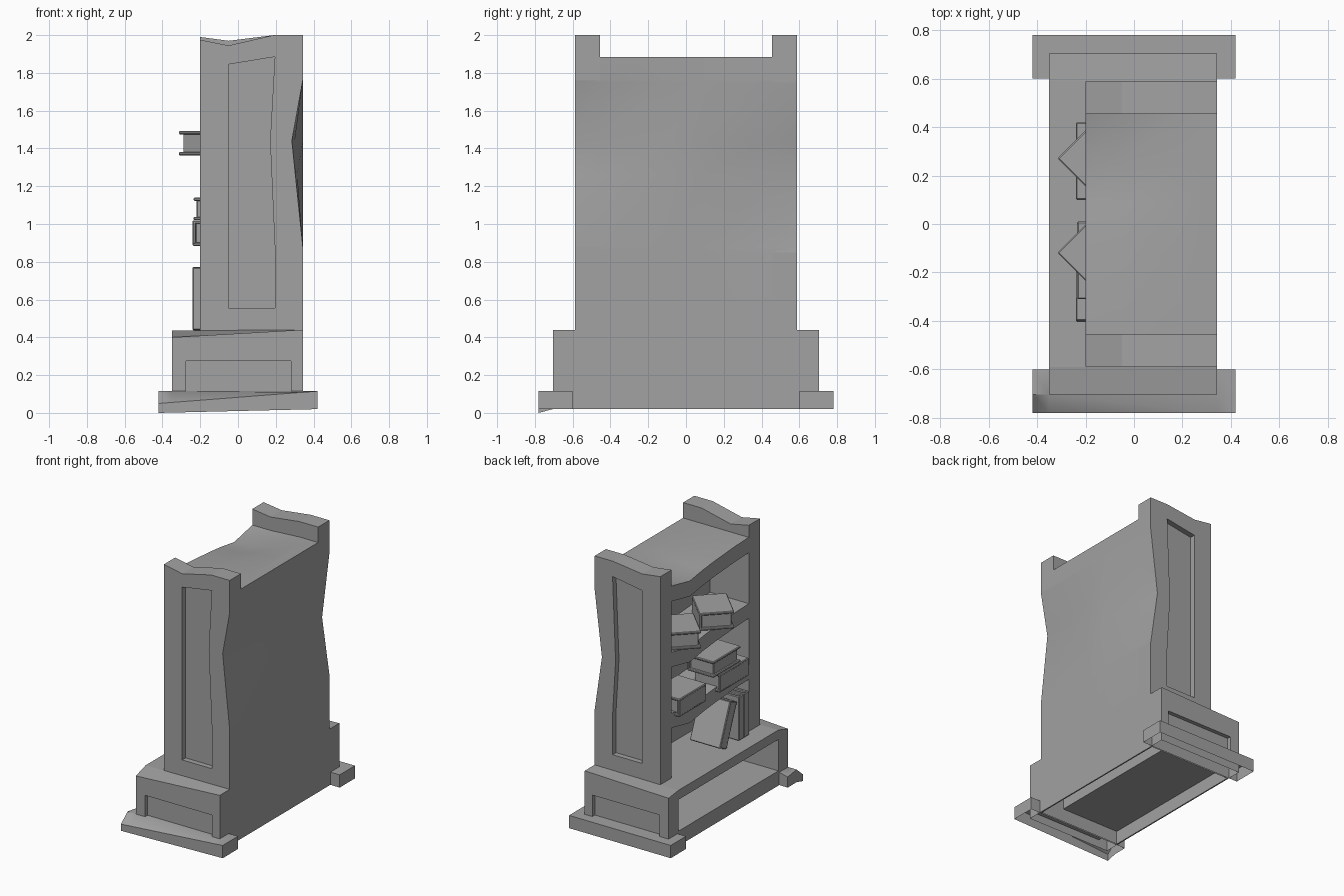
import bpy, bmesh, math
from mathutils import Matrix, Vector

if "Cube" in bpy.data.objects:
    bpy.data.objects.remove(bpy.data.objects["Cube"])

grey = bpy.data.materials.new("plain_grey")
grey.use_nodes = True
COLOUR = (0.36, 0.36, 0.36, 1)
grey.diffuse_color = COLOUR
grey.node_tree.nodes["Principled BSDF"].inputs["Base Color"].default_value = COLOUR


def finish(name, bm):
    bmesh.ops.recalc_face_normals(bm, faces=bm.faces)
    mesh = bpy.data.meshes.new(name)
    bm.to_mesh(mesh)
    bm.free()
    mesh.materials.append(grey)
    ob = bpy.data.objects.new(name, mesh)
    bpy.context.collection.objects.link(ob)
    return ob


def activate(ob):
    bpy.ops.object.select_all(action='DESELECT')
    ob.select_set(True)
    bpy.context.view_layer.objects.active = ob


def prism(name, profile, y0, y1):
    """Extrude an x-z outline along y."""
    bm = bmesh.new()
    face = bm.faces.new([bm.verts.new((x, y0, z)) for x, z in profile])
    new = bmesh.ops.extrude_face_region(bm, geom=[face])["geom"]
    bmesh.ops.translate(bm, vec=(0, y1 - y0, 0),
                        verts=[v for v in new if isinstance(v, bmesh.types.BMVert)])
    return finish(name, bm)


def box(name, x0, x1, y0, y1, z0, z1):
    return prism(name, [(x0, z0), (x1, z0), (x1, z1), (x0, z1)], y0, y1)


def cut(ob, cutter):
    """Recess a panel, then drop the cutter."""
    cutter.hide_render = True
    activate(ob)
    mod = ob.modifiers.new("recess", 'BOOLEAN')
    mod.operation = 'DIFFERENCE'
    mod.solver = 'EXACT'
    mod.object = cutter
    bpy.ops.object.modifier_apply(modifier=mod.name)
    bpy.data.objects.remove(cutter)


def open_bottom(ob):
    """Leave the part hollow underneath."""
    bm = bmesh.new()
    bm.from_mesh(ob.data)
    bm.normal_update()
    under = [f for f in bm.faces if f.normal.z < -0.7 and f.calc_center_median().z < 0.05]
    bmesh.ops.delete(bm, geom=under, context='FACES')
    bm.to_mesh(ob.data)
    bm.free()


def slab(name, us, vs, point, shift):
    """Grid surface given by point(u, v), thickened by a shift vector."""
    bm = bmesh.new()
    rows = [[bm.verts.new(point(u, v)) for v in vs] for u in us]
    for a, b in zip(rows, rows[1:]):
        for i in range(len(vs) - 1):
            bm.faces.new((a[i], a[i + 1], b[i + 1], b[i]))
    new = bmesh.ops.extrude_face_region(bm, geom=bm.faces[:])["geom"]
    bmesh.ops.translate(bm, vec=shift,
                        verts=[v for v in new if isinstance(v, bmesh.types.BMVert)])
    ob = finish(name, bm)
    activate(ob)
    bpy.ops.object.shade_smooth_by_angle(angle=math.radians(30))
    return ob


def lerp(t, pairs):
    """Piecewise linear lookup."""
    for (a, va), (b, vb) in zip(pairs, pairs[1:]):
        if a <= t <= b:
            return va + (vb - va) * (t - a) / (b - a)
    return 0


BACK = 0.343
INNER = 0.455
dents = {-1: [(0.88, 0), (1.44, 0.058), (1.76, 0)],
         1: [(0.85, 0), (1.26, 0.06), (1.75, 0)]}
tops = {-1: (1.975, 1.945), 1: (1.99, 1.97)}


def foot_top(x, y):
    """Front foot droops towards its outer corner, the rear one is level."""
    if y > -0.7:
        return (x, y, 0.10 if y < 0 and x < -0.4 else 0.115)
    droop = 0.05 + 0.065 * (x + 0.42) / 0.84
    return (x, y, droop if y < -0.75 else 0.115)


for s, side in ((-1, "front"), (1, "rear")):
    # Cheek with crooked top and dented back edge
    (low, _), (mid, deep), (high, _) = dents[s]
    cheek = prism(side + "_cheek",
                  [(-0.2, 0.42), (BACK, 0.42), (BACK, low), (BACK - deep, mid), (BACK, high),
                   (BACK, 2), (0.19, 2), (-0.05, tops[s][1]), (-0.2, tops[s][0])],
                  s * INNER, s * 0.588)
    cut(cheek, prism("recess_cutter",
                     [(-0.05, 0.555), (0.195, 0.555), (0.195, low), (0.17, mid),
                      (0.195, 1.885), (-0.05, 1.845)], s * 0.548, s * 0.7))

    # Base end block with a sagging corner, hollow below
    block = box(side + "_base_end", -0.35, BACK, s * 0.59, s * 0.705, 0.02, 0.44)
    for v in block.data.vertices:
        if v.co.z > 0.4 and v.co.x < 0:
            outer = abs(v.co.y) > 0.65
            v.co.z = (0.40 if s < 0 else 0.42) if outer else 0.435
    cut(block, box("recess_cutter", -0.275, 0.28, s * 0.675, s * 0.8, 0.08, 0.275))
    open_bottom(block)

    # Foot collar, hollow below
    foot = slab(side + "_foot", (-0.42, -0.35, BACK, 0.42), (s * 0.6, s * 0.705, s * 0.78),
                foot_top, (0, 0, -1))
    for v in foot.data.vertices:
        if v.co.z < -0.5:
            v.co.z = 0.01 + v.co.x / 42 if v.co.y < -0.75 else 0.02
    open_bottom(foot)

# Base middle: thin shell, open on one long side, with a raised cavity floor
box("base_back", BACK - 0.01, BACK, -0.59, 0.59, 0.02, 0.44)
box("base_lip", -0.35, -0.34, -0.59, 0.59, 0.02, 0.13)
box("base_floor", -0.345, 0.14, -0.59, 0.59, 0.12, 0.13)
box("base_cavity_back", 0.13, 0.14, -0.59, 0.59, 0.12, 0.40)
slab("base_top", (-0.35, BACK), (-0.59, 0.59),
     lambda x, y: (x, y, 0.435 if x < 0 else 0.44), (0, 0, -0.07))

# Back of the case, pulled in at both ends
ys = [-0.587, -INNER, -0.1, 0.1, INNER, 0.587]
zs = [0.43, 0.85, 0.88, 1.26, 1.44, 1.75, 1.76, 1.885]


def back_point(y, z):
    fade = max(0, (abs(y) - 0.1) / 0.487)
    return (BACK - fade * lerp(z, dents[1 if y > 0 else -1]), y, z)


slab("case_back", ys, zs, back_point, (-0.07, 0, 0))
box("inner_back", 0.12, 0.27, -INNER, INNER, 0.43, 1.80)

# Sagging top and shelves
sag = [(-INNER, 0), (-0.3, 0.005), (-0.06, 0.022), (0.08, 0.036), (0.24, 0.06), (INNER, 0.015)]
span = [y for y, _ in sag]
slab("case_top", (-0.2, -0.05, 0.19, BACK), span,
     lambda x, y: (x, y, 1.885 - (lerp(y, sag) if x < 0 else 0)), (0, 0, -0.115))
for name, z in (("upper_shelf", 1.39), ("lower_shelf", 0.935)):
    slab(name, (-0.2, 0.2), span, lambda x, y: (x, y, z - lerp(y, sag)), (0, 0, -0.11))


def book(name, size, place, turn=0, lean=0):
    """Two covers, a spine on -x and a page block, lying flat before lean."""
    w, l, t = size
    c = 0.018
    parts = [((w, l, c), (0, 0, t / 2 - c / 2)), ((w, l, c), (0, 0, c / 2 - t / 2)),
             ((c, l, t - c), (c / 2 - w / 2, 0, 0)),
             ((w - 0.03, l - 0.04, t - c), (0, 0, 0))]
    bm = bmesh.new()
    for dims, at in parts:
        bmesh.ops.create_cube(bm, size=1, matrix=Matrix.Translation(at) @
                              Matrix.Diagonal(Vector(dims).to_4d()))
    bmesh.ops.bevel(bm, geom=bm.edges[:], offset=0.005, segments=1, affect='EDGES')
    ob = finish(name, bm)
    ob.matrix_world = (Matrix.Translation(place) @ Matrix.Rotation(math.radians(turn), 4, 'Z')
                       @ Matrix.Rotation(math.radians(lean), 4, 'X'))


# Books: turned pair above, stack in the middle, standing ones below
book("upper_book_a", (0.24, 0.30, 0.13), (-0.125, 0.25, 1.428), 225)
book("upper_book_b", (0.24, 0.30, 0.13), (-0.125, -0.14, 1.428), 225)
book("middle_book_a", (0.24, 0.32, 0.135), (-0.12, 0.26, 0.952))
book("middle_book_b", (0.24, 0.34, 0.135), (-0.12, -0.23, 0.952))
book("middle_book_c", (0.22, 0.32, 0.12), (-0.125, -0.15, 1.08), 180)
book("leaning_book", (0.25, 0.33, 0.09), (-0.115, -0.16, 0.605), 0, 112)
book("standing_book_a", (0.25, 0.33, 0.06), (-0.115, -0.312, 0.605), 0, 90)
book("standing_book_b", (0.25, 0.33, 0.06), (-0.115, -0.374, 0.605), 0, 90)
